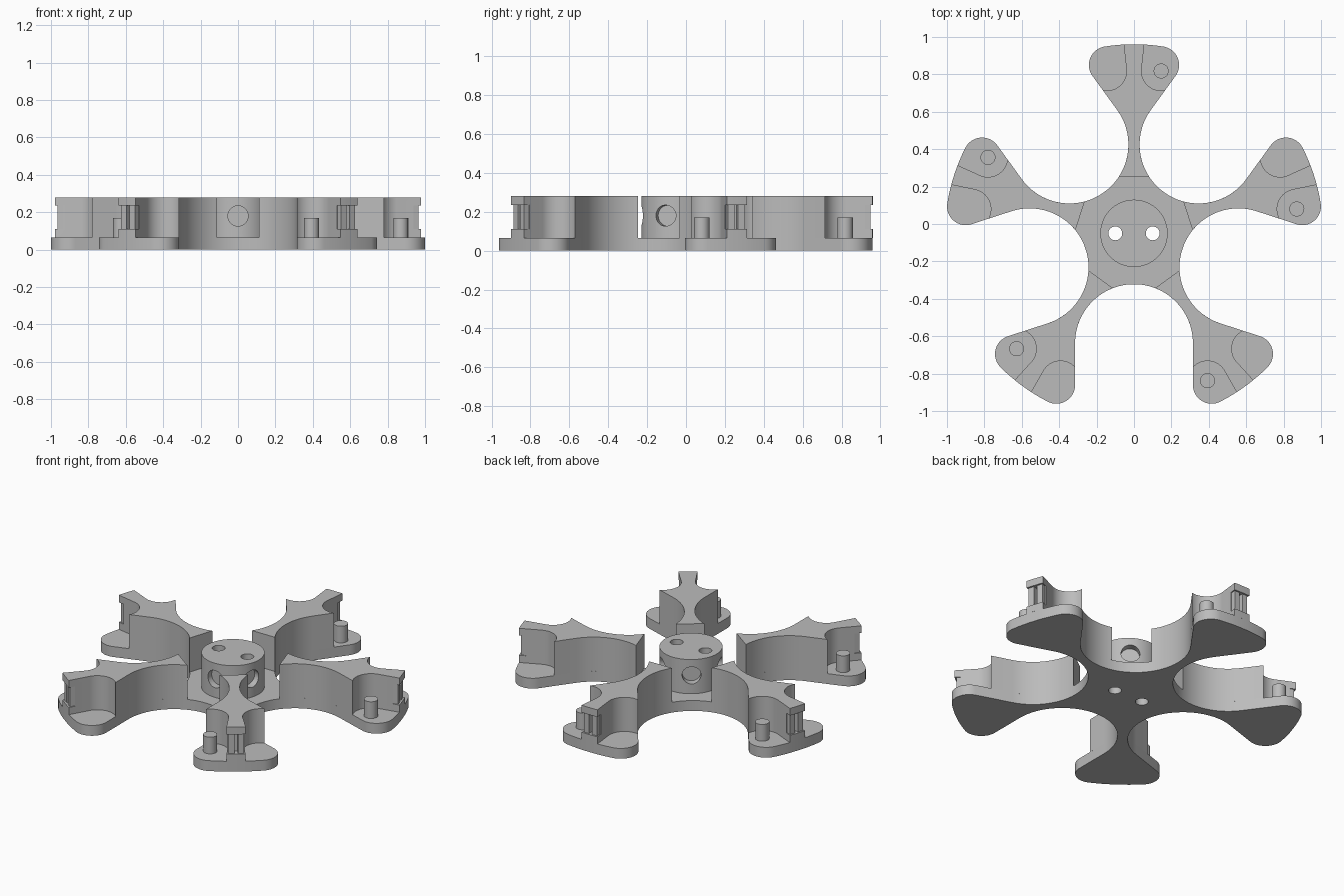
import bpy
import bmesh
import math
from mathutils import Matrix, Vector

cube = bpy.data.objects.get("Cube")
if cube:
    bpy.data.objects.remove(cube, do_unlink=True)

# Main dimensions; an arm's local frame has +y pointing outward from the hub
CENTRE = Vector((0, -0.05, 0))
ARMS = 5
FLOOR, TOP = 0.065, 0.28
REACH = 1.011                      # hub centre to arm tip
SCOOP, SCOOP_DIST = 0.315, 0.587   # round bay between two arms
CORNER = 0.1                       # rounded arm corner
HALF = math.pi / ARMS
POCKET, POCKET_AT = 0.105, Vector((0.145, 0.868))

grey = bpy.data.materials.new("plain_grey")
grey.use_nodes = True
grey.diffuse_color = (0.5, 0.5, 0.5, 1)
grey.node_tree.nodes["Principled BSDF"].inputs["Base Color"].default_value = (0.5, 0.5, 0.5, 1)


def arc(c, r, start, end, n):
    """Points on an arc, angles in degrees."""
    return [Vector((c[0] + r * math.cos(a), c[1] + r * math.sin(a)))
            for a in (math.radians(start + (end - start) * i / n) for i in range(n + 1))]


def mirrored(side):
    """Right-hand points followed by their mirror image."""
    return side + [Vector((-p.x, p.y)) for p in reversed(side)]


def make(name, bm):
    bmesh.ops.recalc_face_normals(bm, faces=bm.faces)
    mesh = bpy.data.meshes.new(name)
    bm.to_mesh(mesh)
    bm.free()
    mesh.materials.append(grey)
    obj = bpy.data.objects.new(name, mesh)
    bpy.context.collection.objects.link(obj)
    return obj


def prism(name, points, z0, z1, matrix):
    bm = bmesh.new()
    face = bm.faces.new([bm.verts.new((p.x, p.y, z0)) for p in points])
    top = bmesh.ops.extrude_face_region(bm, geom=[face])["geom"]
    verts = [v for v in top if isinstance(v, bmesh.types.BMVert)]
    bmesh.ops.translate(bm, verts=verts, vec=(0, 0, z1 - z0))
    bm.transform(matrix)
    return make(name, bm)


def cylinder(name, r, depth, matrix, segments=48):
    bm = bmesh.new()
    bmesh.ops.create_cone(bm, cap_ends=True, segments=segments, radius1=r,
                          radius2=r, depth=depth, matrix=matrix)
    return make(name, bm)


def box(name, size, matrix):
    bm = bmesh.new()
    bmesh.ops.create_cube(bm, size=1, matrix=matrix @ Matrix.Diagonal((*size, 1)))
    return make(name, bm)


def cut(obj, cutters):
    """Subtract the cutters and bake the result."""
    for c in cutters:
        c.hide_render = True
        mod = obj.modifiers.new("cut", "BOOLEAN")
        mod.operation, mod.solver, mod.object = "DIFFERENCE", "EXACT", c
    dg = bpy.context.evaluated_depsgraph_get()
    mesh = bpy.data.meshes.new_from_object(obj.evaluated_get(dg))
    obj.modifiers.clear()
    obj.data = mesh


def arm_matrix(i, offset=0.0):
    return Matrix.Translation(CENTRE) @ Matrix.Rotation(2 * HALF * i + offset, 4, "Z")


def at(x, y, z):
    return Matrix.Translation((x, y, z))


# Arm outline shared by the floor plate and the walls
bay = Vector((SCOOP_DIST * math.sin(HALF), SCOOP_DIST * math.cos(HALF)))
corner_dist = REACH - CORNER
swing = HALF - math.asin((SCOOP + CORNER) / corner_dist)
corner = Vector((corner_dist * math.sin(swing), corner_dist * math.cos(swing)))
lean = math.degrees(HALF)
swing_deg = math.degrees(swing)

# Floor plate: five arms joined by round bays
plate_side = (arc(bay, SCOOP, 270 - lean, 180 - lean, 24)[1:]
              + arc(corner, CORNER, -lean, 90 - swing_deg, 20)
              + arc((0, 0), REACH, 90 - swing_deg, 90, 4)[1:-1])
plate_points = []
for i in range(ARMS):
    turn = Matrix.Rotation(2 * HALF * i, 2)
    plate_points += [turn @ p for p in mirrored(plate_side)]
# Each arm's last point doubles as the bay middle, kept only once
plate_points = [p for i, p in enumerate(plate_points)
                if (p - plate_points[i - 1]).length > 1e-5]
floor_plate = prism("floor_plate", plate_points, 0, FLOOR, Matrix.Translation(CENTRE))

# Hub with two vertical holes and five blind side holes
hub = cylinder("hub", 0.18, TOP - FLOOR, at(0, CENTRE.y, (TOP + FLOOR) / 2), 72)
drills = [cylinder("drill", 0.037, 1, at(x, CENTRE.y, 0.1)) for x in (-0.1, 0.1)]
side_drills = [cylinder("side_drill", 0.054, 0.2,
                        arm_matrix(i, HALF) @ at(0, 0.235, 0.18)
                        @ Matrix.Rotation(math.pi / 2, 4, "X"))
               for i in range(ARMS)]
cut(floor_plate, drills)
cut(hub, drills + side_drills)
for c in drills + side_drills:
    bpy.data.objects.remove(c, do_unlink=True)

# Arm wall outline: bay curve, straight flank, round pocket, flared tip
tip_half = 0.055
tip_deg = math.degrees(math.asin(tip_half / REACH))
wall_side = (arc(bay, SCOOP, 213, 180 - lean, 24)
             + arc(POCKET_AT, POCKET, 282, 174, 24)
             + arc((0, 0), REACH, 90 - tip_deg, 90, 3)[:-1])
parts = [floor_plate, hub]
for i in range(ARMS):
    m = arm_matrix(i)
    wall = prism("arm_wall", mirrored(wall_side), FLOOR, TOP, m)
    # Recess in the tip with two upright bars inside
    notch = box("notch", (0.3, 0.1, 0.125), m @ at(0, 1.02, 0.1725))
    cut(wall, [notch])
    bpy.data.objects.remove(notch, do_unlink=True)
    parts.append(wall)
    for x in (-0.028, 0.028):
        parts.append(box("tip_bar", (0.036, 0.03, 0.125), m @ at(x, 0.985, 0.1725)))
    # Upright pin in one pocket
    parts.append(cylinder("pin", 0.04, 0.17 - FLOOR,
                          m @ at(POCKET_AT.x, POCKET_AT.y, (0.17 + FLOOR) / 2)))

# Smooth curved sides, sharp edges elsewhere
bpy.ops.object.select_all(action="DESELECT")
for obj in parts:
    obj.select_set(True)
bpy.context.view_layer.objects.active = floor_plate
bpy.ops.object.shade_smooth_by_angle(angle=math.radians(30))
